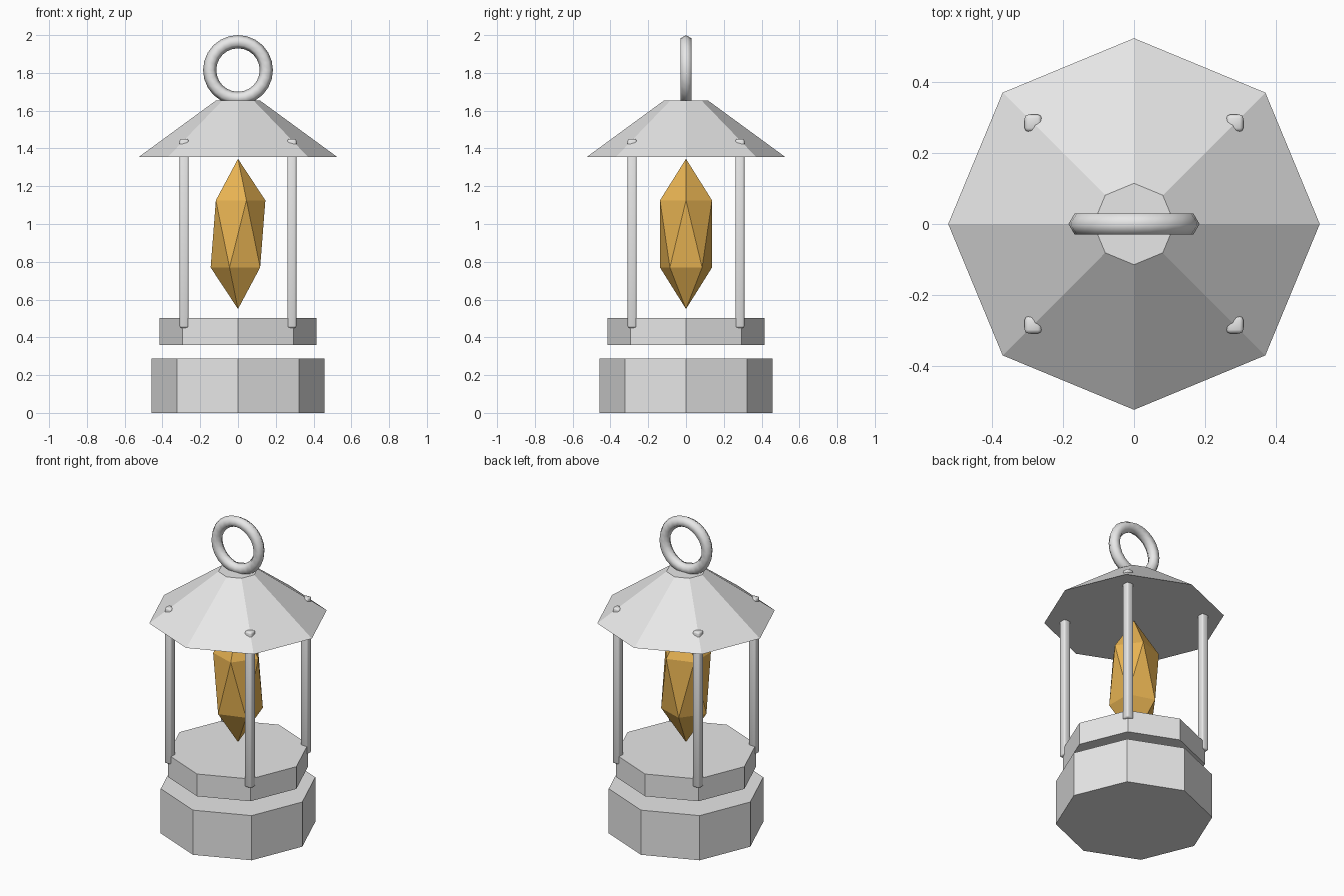
import bpy, math

if "Cube" in bpy.data.objects:
    bpy.data.objects.remove(bpy.data.objects["Cube"])


def material(name, color):
    m = bpy.data.materials.new(name)
    m.diffuse_color = (*color, 1)
    m.use_nodes = True
    m.node_tree.nodes["Principled BSDF"].inputs["Base Color"].default_value = m.diffuse_color
    return m


GREY = material("light grey metal", (0.8, 0.8, 0.8))
GOLD = material("amber crystal", (0.8, 0.45, 0.085))


def finish(name, mat):
    ob = bpy.context.object
    ob.name = name
    ob.data.materials.append(mat)
    return ob


def octagon(name, r_low, r_high, z0, z1):
    """Eight-sided slab or taper with corners on the x and y axes."""
    bpy.ops.mesh.primitive_cone_add(vertices=8, radius1=r_low, radius2=r_high,
                                    depth=z1 - z0, location=(0, 0, (z0 + z1) / 2))
    return finish(name, GREY)


# Stepped base and roof
octagon("lower_base", 0.457, 0.457, 0.0, 0.287)
octagon("upper_base", 0.415, 0.415, 0.36, 0.503)
octagon("roof", 0.525, 0.115, 1.355, 1.655)

# Four corner posts with softened edges
for i, (sx, sy) in enumerate([(1, 1), (-1, 1), (-1, -1), (1, -1)]):
    bpy.ops.mesh.primitive_cube_add(size=1, location=(sx * 0.285, sy * 0.285, 0.95))
    post = finish(f"post_{i + 1}", GREY)
    post.scale = (0.048, 0.048, 1.0)
    bpy.ops.object.transform_apply(location=False, rotation=False, scale=True)
    bevel = post.modifiers.new("soft_edges", 'BEVEL')
    bevel.width = 0.01
    bevel.segments = 2
    bpy.ops.object.shade_smooth()

# Hanging crystal: stretched icosahedron
bpy.ops.mesh.primitive_ico_sphere_add(subdivisions=1, radius=1, location=(0, 0, 0.9475))
finish("crystal", GOLD).scale = (0.162, 0.162, 0.3975)

# Carrying ring, upright and facing front
bpy.ops.mesh.primitive_torus_add(major_segments=24, minor_segments=6,
                                 major_radius=0.15, minor_radius=0.035,
                                 location=(0, 0, 1.815), rotation=(math.pi / 2, 0, 0))
finish("carry_ring", GREY)
bpy.ops.object.shade_smooth()
